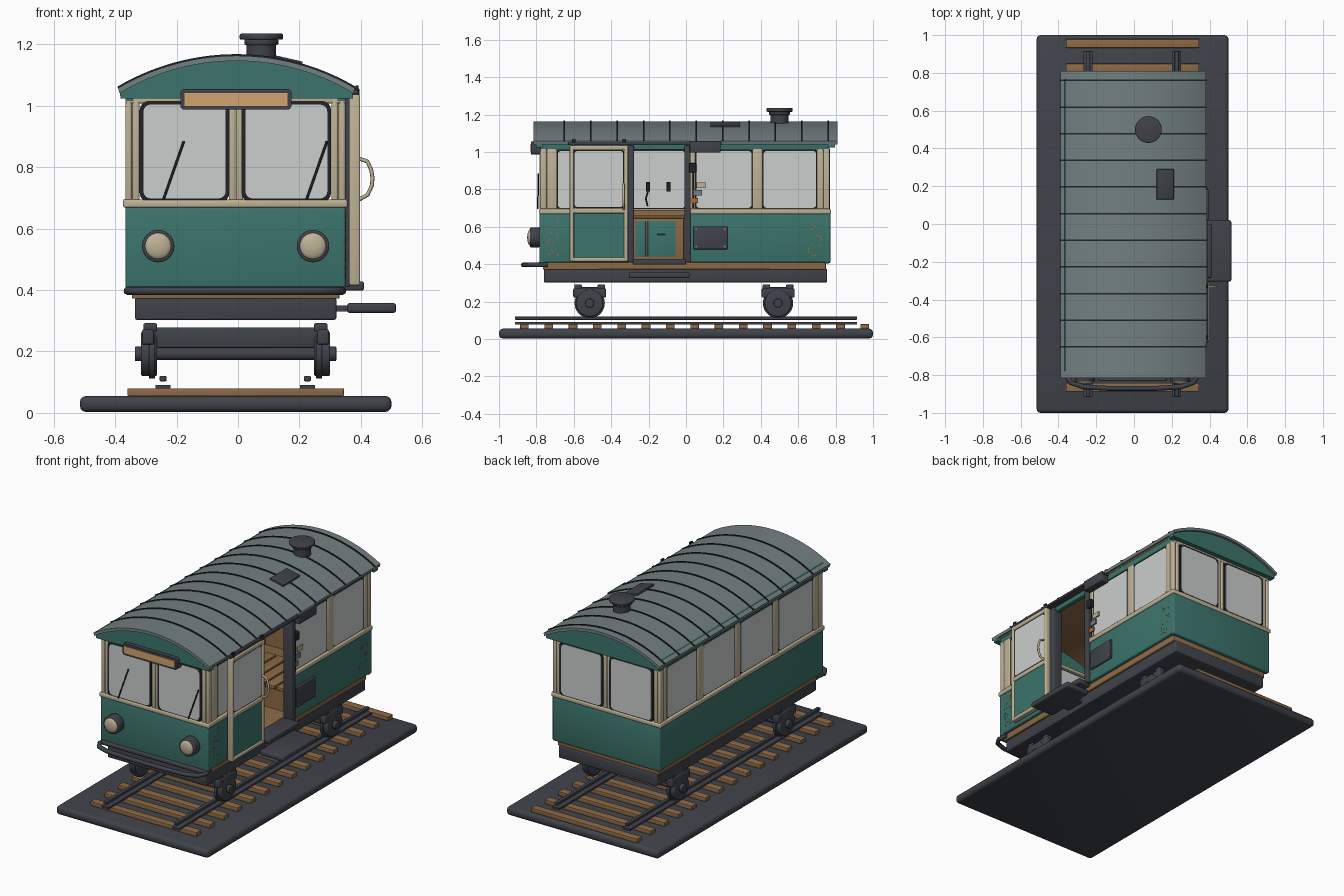
import bpy, bmesh, math, random
from mathutils import Vector

if "Cube" in bpy.data.objects:
    bpy.data.objects.remove(bpy.data.objects["Cube"])

random.seed(4)


def material(name, r, g, b):
    m = bpy.data.materials.new(name)
    m.diffuse_color = (r, g, b, 1)
    m.use_nodes = True
    m.node_tree.nodes["Principled BSDF"].inputs["Base Color"].default_value = m.diffuse_color
    return m


GREEN = material("green_paint", .045, .175, .15)
CREAM = material("cream_paint", .52, .45, .31)
DARK = material("dark_iron", .05, .055, .068)
BLACK = material("black_trim", .015, .017, .02)
ROOF = material("grey_roof", .17, .215, .22)
WOOD = material("brown_wood", .27, .145, .062)
GLASS = material("pale_glass", .6, .62, .61)
AMBER = material("amber_sign", .65, .37, .16)
RUST = material("orange_rust", .38, .14, .045)


def finish(name, bm, mat):
    """Turn a bmesh into a smooth-by-angle object."""
    bmesh.ops.recalc_face_normals(bm, faces=bm.faces)
    me = bpy.data.meshes.new(name)
    bm.to_mesh(me)
    bm.free()
    me.materials.append(mat)
    for p in me.polygons:
        p.use_smooth = True
    me.set_sharp_from_angle(angle=math.radians(35))
    ob = bpy.data.objects.new(name, me)
    bpy.context.collection.objects.link(ob)
    return ob


def prism(name, pts, axis, a0, a1, mat, bevel=0):
    """Extrude a 2D outline along axis: x takes (y,z), y takes (x,z), z takes (x,y)."""
    put = {'x': lambda p, a: (a, p[0], p[1]), 'y': lambda p, a: (p[0], a, p[1]),
           'z': lambda p, a: (p[0], p[1], a)}[axis]
    bm = bmesh.new()
    lo = [bm.verts.new(put(p, a0)) for p in pts]
    hi = [bm.verts.new(put(p, a1)) for p in pts]
    bm.faces.new(lo)
    bm.faces.new(hi)
    for i in range(len(pts)):
        j = (i + 1) % len(pts)
        bm.faces.new((lo[i], lo[j], hi[j], hi[i]))
    if bevel:
        bmesh.ops.bevel(bm, geom=list(bm.edges), offset=bevel, segments=3,
                        profile=.5, affect='EDGES')
    return finish(name, bm, mat)


def box(name, x0, x1, y0, y1, z0, z1, mat, bevel=0):
    return prism(name, [(x0, y0), (x1, y0), (x1, y1), (x0, y1)], 'z', z0, z1, mat, bevel)


def round_rect(a0, a1, b0, b1, r, n=4):
    out = []
    for k, (a, b) in enumerate([(a1 - r, b1 - r), (a0 + r, b1 - r), (a0 + r, b0 + r), (a1 - r, b0 + r)]):
        for i in range(n + 1):
            t = (k + i / n) * math.pi / 2
            out.append((a + r * math.cos(t), b + r * math.sin(t)))
    return out


def disc(name, axis, c, r, a0, a1, mat, bevel=0, n=28):
    pts = [(c[0] + r * math.cos(2 * math.pi * i / n), c[1] + r * math.sin(2 * math.pi * i / n)) for i in range(n)]
    return prism(name, pts, axis, a0, a1, mat, bevel)


def tube(name, pts, r, mat):
    """Round bar along a path, as a mesh."""
    cu = bpy.data.curves.new(name, 'CURVE')
    cu.dimensions, cu.bevel_depth, cu.bevel_resolution, cu.use_fill_caps = '3D', r, 2, True
    sp = cu.splines.new('POLY')
    sp.points.add(len(pts) - 1)
    for q, p in zip(sp.points, pts):
        q.co = (*p, 1)
    cu.materials.append(mat)
    ob = bpy.data.objects.new(name, cu)
    bpy.context.collection.objects.link(ob)
    return ob


def window(name, axis, a, u0, u1, z0, z1, rim=.011, r=.022):
    """Dark rounded frame with a pane showing on both sides."""
    prism(name + "_frame", round_rect(u0, u1, z0, z1, r), axis, a - .009, a + .009, BLACK)
    prism(name + "_pane", round_rect(u0 + rim, u1 - rim, z0 + rim, z1 - rim, r - rim * .5),
          axis, a - .011, a + .011, GLASS)


X0, X1, Y0, Y1 = -.367, .350, -.78, .768
CX = -.008

# Track bed, sleepers and rails
box("base_slab", -.515, .50, -1, 1, .003, .055, DARK, .02)
for i in range(15):
    y = -.864 + .13 * i
    box("sleeper", -.36, .345, y - .023, y + .023, .055, .08, WOOD, .003)
for x in (-.244, .226):
    box("rail_foot", x - .024, x + .024, -.915, .915, .079, .09, DARK)
    box("rail_head", x - .011, x + .011, -.915, .915, .103, .12, DARK, .003)

# Wheel sets
for y in (-.515, .492):
    for s in (-1, 1):
        def span(a, b):
            return sorted((CX + s * a, CX + s * b))
        disc("wheel_tread", 'x', (y, .192), .072, *span(.255, .308), DARK, .006)
        disc("wheel_flange", 'x', (y, .192), .081, *span(.262, .282), DARK, .004)
        disc("axle_cap", 'x', (y, .192), .024, *span(.30, .328), DARK, .004)
        box("axle_bearing", *span(.265, .305), y - .088, y + .088, .222, .272, DARK, .008)
        for d in (-.062, .062):
            box("spring_block", *span(.255, .30), y + d - .02, y + d + .02, .265, .292, DARK, .006)
    box("bogie_beam", -.305, .29, y - .045, y + .045, .212, .278, DARK, .006)
    disc("axle", 'x', (y, .192), .02, -.29, .275, DARK)

# Underframe and floor
box("underframe", -.335, .32, -.76, .755, .303, .375, DARK, .006)
box("floor_boards", -.345, .33, -.765, .748, .372, .418, WOOD, .003)
box("front_sill", -.365, .347, -.795, -.765, .385, .412, DARK, .01)
tube("front_bumper", [(-.35, -.74, .397), (-.36, -.80, .397), (-.335, -.84, .397), (-.27, -.862, .397),
                      (-.14, -.87, .397), (.12, -.87, .397), (.25, -.862, .397), (.315, -.84, .397),
                      (.34, -.80, .397), (.33, -.74, .397)], .013, DARK)

# Lower body panels with wooden lining; the right side is split at the doorway
box("left_panel", X0, X0 + .03, Y0, Y1, .41, .672, GREEN, .008)
box("front_panel", X0, X1, Y0 - .004, Y0 + .03, .405, .672, GREEN, .008)
box("back_panel", X0, X1, Y1 - .03, Y1 + .004, .405, .672, GREEN, .008)
box("left_lining", X0 + .03, X0 + .042, Y0 + .03, Y1 - .03, .41, .69, WOOD)
box("front_lining", X0 + .04, X1 - .04, Y0 + .03, Y0 + .042, .41, .69, WOOD)
box("back_lining", X0 + .04, X1 - .04, Y1 - .042, Y1 - .03, .41, .69, WOOD)
for a, b in ((Y0, -.29), (.0, Y1)):
    box("right_panel", X1 - .03, X1, a, b, .41, .672, GREEN, .008)
    box("right_lining", X1 - .042, X1 - .03, a + .03, b - .03, .41, .69, WOOD)
    box("right_belt_rail", X1 - .03, X1 + .007, a, b, .668, .697, CREAM, .007)
box("left_belt_rail", X0 - .007, X0 + .03, Y0, Y1, .668, .697, CREAM, .007)

# Side windows, posts and headers
spans = [(-.69, -.36), (-.31, .0), (.05, .355), (.41, .70)]
for i, (a, b) in enumerate(spans):
    window("left_window", 'x', X0 + .016, a - .006, b + .006, .69, 1.016)
    if i != 1:
        window("right_window", 'x', X1 - .016, a - .006, b + .006, .69, 1.016)
posts = [(-.745, -.69), (-.36, -.31), (.0, .05), (.355, .41), (.70, .735)]
for a, b in posts:
    box("left_post", X0, X0 + .026, a, b, .68, 1.02, CREAM, .006)
    box("right_post", X1 - .026, X1, a, b, .68, 1.02, CREAM, .006)
for n, x in (("left_header", X0), ("right_header", X1 - .03)):
    box(n, x, x + .03, Y0, Y1, 1.012, 1.075, GREEN, .004)

# End walls: corner posts, mullion, belt and two windows each
for n, y, s in (("front", Y0, 1), ("back", Y1, -1)):
    ya, yb = sorted((y, y + s * .035))
    for x in (X0, X1 - .022):
        box(n + "_corner_post", x, x + .022, ya, yb, .675, 1.03, CREAM, .008)
    for x in (X0 + .024, X1 - .046):
        box(n + "_inner_post", x, x + .022, ya, yb, .675, 1.03, CREAM, .006)
    for x in (-.03, -.006):
        box(n + "_mullion", x, x + .022, ya, yb, .675, 1.03, CREAM, .006)
    box(n + "_belt_rail", X0 - .007, X1 + .007, min(ya, y - s * .007), max(yb, y - s * .007), .668, .694, CREAM, .007)
    box(n + "_top_rail", X0, X1, ya, yb, 1.008, 1.03, CREAM, .004)
    for a, b in ((-.32, -.028), (.012, .303)):
        window(n + "_window", 'y', y + s * .008, a, b, .686, 1.016, .012, .03)


# Arched roof
def arc(r, half, n=28):
    t = math.asin(half / r)
    zc = 1.163 - .758
    return [(CX + .003 + r * math.sin(-t + 2 * t * i / n), zc + r * math.cos(-t + 2 * t * i / n))
            for i in range(n + 1)]


prism("roof_shell", arc(.758, .385) + arc(.741, .381)[::-1], 'y', -.815, .81, ROOF)
prism("ceiling", arc(.740, .36) + arc(.732, .36)[::-1], 'y', -.77, .76, WOOD)
for i in range(11):
    y = -.65 + .141 * i
    prism("roof_seam", arc(.763, .388) + arc(.755, .384)[::-1], 'y', y - .004, y + .004, BLACK)
for y0, y1 in ((-.803, -.768), (.757, .797)):
    prism("gable", [(CX - .375, 1.024), *arc(.742, .379), (CX + .382, 1.024)], 'y', y0, y1, GREEN)
disc("chimney", 'z', (.076, .5), .048, 1.13, 1.205, DARK)
disc("chimney_collar", 'z', (.076, .5), .056, 1.198, 1.217, DARK, .005)
disc("chimney_cap", 'z', (.076, .5), .071, 1.215, 1.235, DARK, .006)
hatch = box("roof_hatch", -.046, .046, -.08, .08, -.006, .007, DARK, .003)
hatch.location, hatch.rotation_euler = (.165, .21, 1.147), (0, .225, 0)

# Front fittings: sign, headlights and wipers
prism("sign_case", round_rect(-.188, .174, .987, 1.055, .014), 'y', -.828, -.78, DARK)
box("sign_face", -.175, .161, -.832, -.826, 1.0, 1.042, AMBER)
for x in (-.26, .244):
    disc("headlight_shell", 'y', (x, .543), .053, -.835, -.78, DARK, .006)
    bm = bmesh.new()
    bmesh.ops.create_uvsphere(bm, u_segments=24, v_segments=12, radius=.043)
    for v in bm.verts:
        v.co = Vector((x + v.co.x, -.834 + v.co.y * .35, .543 + v.co.z))
    finish("headlight_lens", bm, CREAM)
for x in (-.242, .224):
    tube("wiper", [(x, -.792, .697), (x + .066, -.79, .885)], .004, BLACK)

# Sliding door, hung outside the right wall
D0, D1 = .362, .398
for a, b in ((-.622, -.60), (-.332, -.31)):
    box("door_stile", D0, D1, a, b, .415, 1.036, CREAM, .007)
for a, b in ((.415, .437), (.672, .70), (1.01, 1.036)):
    box("door_crossbar", D0, D1 - .001, -.612, -.32, a, b, CREAM, .006)
box("door_panel", D0 + .006, D1 - .008, -.605, -.325, .43, .68, GREEN)
window("door_window", 'x', .38, -.604, -.328, .697, 1.014, .008)
tube("door_handle", [(.395, -.333, .695), (.422, -.333, .71), (.436, -.333, .74), (.438, -.333, .765),
                     (.434, -.333, .79), (.422, -.333, .818), (.395, -.333, .828)], .0065, CREAM)
box("door_rail", .345, .392, -.63, .19, 1.037, 1.052, DARK, .003)
box("door_motor", .345, .395, .02, .185, .997, 1.058, DARK, .005)
for y in (-.60, -.33):
    box("door_hanger", .382, .392, y - .01, y + .01, 1.03, 1.066, BLACK)

# Doorway frame, threshold and step
for a, b in ((-.312, -.278), (-.008, .025)):
    box("doorway_post", .305, .366, a, b, .41, 1.035, DARK, .005)
box("threshold", .30, .41, -.285, .0, .398, .428, DARK, .007)
box("side_step", .355, .515, -.305, .02, .325, .358, DARK, .01)
box("step_bracket", .28, .37, -.20, -.08, .33, .35, DARK)

# Right wall fittings
box("equipment_panel", .345, .362, .04, .222, .48, .602, DARK, .004)
for y in (.055, .207):
    for z in (.495, .587):
        disc("panel_bolt", 'x', (y, z), .006, .361, .366, ROOF, n=8)
box("bell_box", .345, .372, .017, .055, .89, .94, BLACK, .004)
for y0, y1, z0, m in ((.055, .108, .808, CREAM), (.04, .085, .768, ROOF), (.02, .064, .727, RUST)):
    box("tag_plate", .350, .358, y0, y1, z0, z0 + .028, m)
tube("tag_rod", [(.354, .04, .70), (.354, .04, .90)], .004, BLACK)
for lo, hi, top in ((-.742, -.68, .65), (.655, .73, .61)):
    for i in range(20):
        y, z = random.uniform(lo, hi), random.uniform(.43, top)
        w, h = random.uniform(.003, .006), random.uniform(.003, .008)
        prism("rust_fleck", [(y - w, z), (y, z - h), (y + w, z + h * .3), (y, z + h)], 'x', X1 - .002, X1 + .002, RUST)

# Interior: cabinet, slatted bench and hanging straps
box("cabinet", -.32, -.12, -.285, -.012, .418, .645, WOOD, .004)
box("cabinet_top", -.325, -.105, -.295, .0, .645, .66, WOOD, .003)
for a, b in ((-.27, -.215), (-.205, -.055)):
    box("cabinet_door", -.122, -.112, a, b, .44, .632, GREEN, .003)
box("cabinet_pull", -.113, -.105, -.155, -.11, .553, .563, BLACK)
for k in range(5):
    x = -.09 + .075 * k
    box("bench_slat", x, x + .065, .06, .40, .54, .56, WOOD, .003)
box("bench_front", -.09, .28, .07, .085, .418, .54, WOOD)
for y in (-.203, -.093):
    tube("strap", [(-.29, y, .84), (-.29, y, .79)], .010, BLACK)
tube("strap_cord", [(-.29, -.203, .79), (-.285, -.215, .75), (-.285, -.205, .71)], .005, BLACK)
